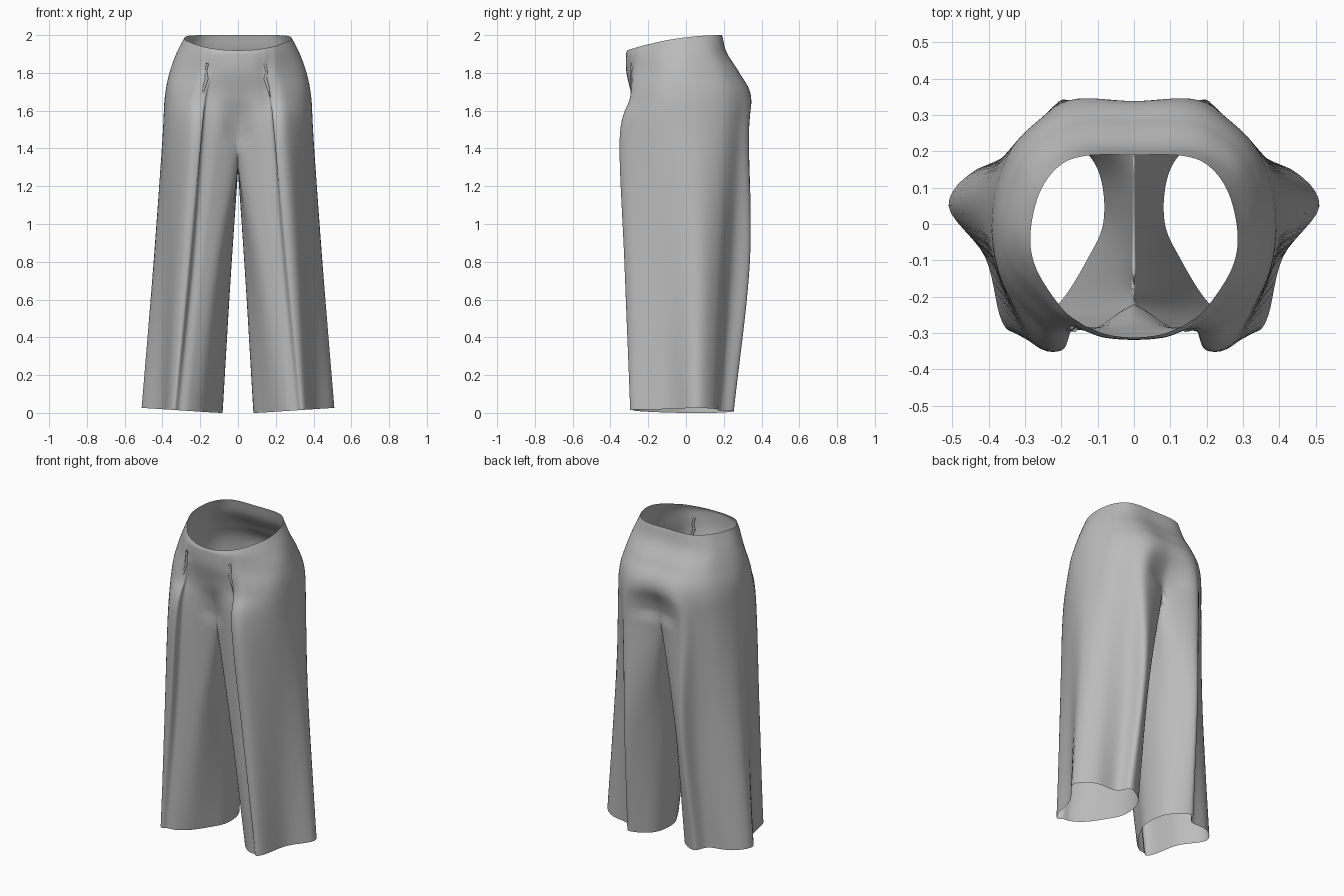
import bpy, bmesh
from mathutils import Vector

cube = bpy.data.objects.get("Cube")
if cube:
    bpy.data.objects.remove(cube)

cloth = bpy.data.materials.new("grey_cloth")
cloth.use_nodes = True
GREY = (0.5, 0.5, 0.5, 1)
cloth.diffuse_color = GREY
cloth.node_tree.nodes["Principled BSDF"].inputs["Base Color"].default_value = GREY

# Half outlines: front, pleat, side, back crease, back; the leg ones return along the inseam
HEM = [(.195, -.205), (.26, -.262), (.31, -.277), (.34, -.295), (.37, -.25), (.41, -.09), (.51, .05),
       (.43, .152), (.29, .18), (.235, .253), (.135, .2), (.09, .12), (.085, 0), (.13, -.1)]
KNEE = [(.105, -.225), (.18, -.272), (.235, -.282), (.262, -.326), (.32, -.29), (.385, -.12), (.447, .05),
        (.385, .165), (.255, .245), (.2, .338), (.11, .27), (.05, .15), (.04, .02), (.06, -.1)]
THIGH = [(0, -.22), (.1, -.28), (.185, -.30), (.2, -.348), (.27, -.325), (.37, -.15), (.40, .03),
         (.355, .185), (.265, .277), (.185, .333), (0, .262), (0, .15), (0, 0), (0, -.12)]
HIP = [(0, -.285), (.09, -.288), (.16, -.28), (.18, -.295), (.25, -.28), (.36, -.15), (.387, .02),
       (.34, .19), (.25, .29), (.15, .342), (0, .338)]
BELLY = [(0, -.315), (.08, -.31), (.13, -.295), (.155, -.288), (.22, -.26), (.335, -.13), (.362, 0),
         (.315, .16), (.24, .24), (.145, .28), (0, .28)]
YOKE = [(0, -.318), (.08, -.312), (.13, -.295), (.16, -.28), (.215, -.24), (.3, -.125), (.328, -.01),
        (.29, .12), (.225, .185), (.14, .214), (0, .215)]
WAIST = [(0, -.312), (.07, -.305), (.12, -.287), (.15, -.271), (.2, -.23), (.268, -.125), (.285, -.03),
         (.26, .085), (.205, .16), (.13, .188), (0, .19)]
FORK = [1.39] + [1.45] * 9 + [1.43, 1.33, 1.28, 1.31]     # height where legs meet the body
OUTER = len(WAIST)
STEPS = 6


def spline(points, steps, cyclic=False, mirror=False):
    """Smooth curve through the points."""
    n = len(points)
    flip = Vector((-1, 1, 1))
    if cyclic:
        before, after = points[-1], [points[0], points[1]]
    elif mirror:
        before, after = points[1] * flip, [points[-2] * flip]
    else:
        before, after = 2 * points[0] - points[1], [2 * points[-1] - points[-2]]
    p = [before] + points + after
    result = []
    for i in range(n if cyclic else n - 1):
        a, b, c, d = p[i:i + 4]
        for s in range(steps):
            t = s / steps
            result.append(b + (c - a) * t / 2 + (2 * a - 5 * b + 4 * c - d) * t * t / 2
                          + (3 * b - a - 3 * c + d) * t ** 3 / 2)
    return result if cyclic else result + [points[-1]]


# Run each guide column from hem to fork or waist
columns = []
for i, fork in enumerate(FORK):
    col = [Vector((*HEM[i], max(0, (HEM[i][0] - .1) * .065))),
           Vector((*KNEE[i], fork * .55)), Vector((*THIGH[i], fork))]
    if i < OUTER:
        col += [Vector((*HIP[i], 1.67)), Vector((*BELLY[i], 1.80)),
                Vector((*YOKE[i], 1.89 + .03 * (YOKE[i][1] + .32)))]
        y = WAIST[i][1]
        col.append(Vector((*WAIST[i], 2 - .32 * (.19 - y) ** 2)))
    columns.append(spline(col, 10))

# Skin one half: closed rings below the fork, open rings above it
bm = bmesh.new()
fork_row = 20
rings = []
for r in range(len(columns[0])):
    if r <= fork_row:
        pts = spline([c[r] for c in columns], STEPS, cyclic=True)
    else:
        pts = spline([c[r] for c in columns[:OUTER]], STEPS, mirror=True)
        pts[0].x = pts[-1].x = 0
    if r == fork_row:
        for p in pts[(OUTER - 1) * STEPS:] + pts[:1]:
            p.x = 0
    rings.append([bm.verts.new((max(p.x, 0), p.y, p.z)) for p in pts])
for r, (low, high) in enumerate(zip(rings, rings[1:])):
    count = len(low) if r < fork_row else len(high) - 1
    for k in range(count):
        j = (k + 1) % len(low)
        bm.faces.new((low[k], low[j], high[j], high[k]))
mesh = bpy.data.meshes.new("trousers")
bm.to_mesh(mesh)
bm.free()
mesh.materials.append(cloth)
trousers = bpy.data.objects.new("trousers", mesh)
bpy.context.collection.objects.link(trousers)
mod = trousers.modifiers.new("mirror", 'MIRROR')
mod.use_clip = True
mod.merge_threshold = .0005

# Stitched darts above the front pleats
for side, name in ((1, "left_dart"), (-1, "right_dart")):
    curve = bpy.data.curves.new(name, 'CURVE')
    curve.dimensions = '3D'
    curve.bevel_depth = .009
    curve.bevel_resolution = 2
    line = curve.splines.new('POLY')
    path = [(.18, -.29, 1.67, .3), (.17, -.286, 1.72, .8), (.155, -.288, 1.77, 1),
            (.16, -.286, 1.81, .7), (.152, -.29, 1.85, .8)]
    line.points.add(len(path) - 1)
    for point, (x, y, z, radius) in zip(line.points, path):
        point.co = (side * x - .01, y, z, 1)
        point.radius = radius
    curve.materials.append(cloth)
    bpy.context.collection.objects.link(bpy.data.objects.new(name, curve))

bpy.ops.object.select_all(action='DESELECT')
trousers.select_set(True)
bpy.context.view_layer.objects.active = trousers
bpy.ops.object.shade_smooth_by_angle(angle=.8)
